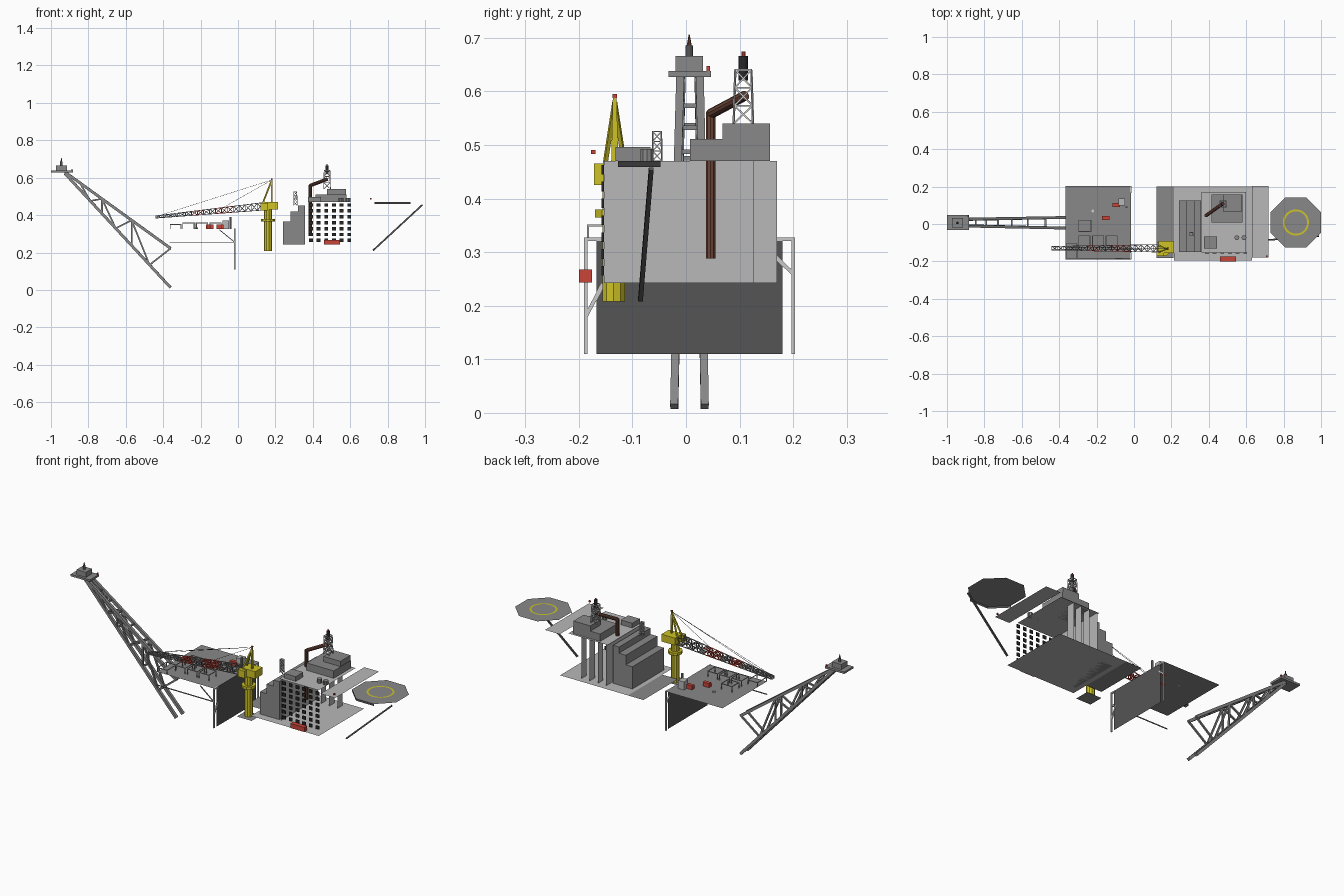
import bpy, bmesh, math
from mathutils import Vector, Matrix

if "Cube" in bpy.data.objects:
    bpy.data.objects.remove(bpy.data.objects["Cube"])

def mat(name, rgb):
    m = bpy.data.materials.new(name)
    m.diffuse_color = (*rgb, 1)
    m.use_nodes = True
    m.node_tree.nodes["Principled BSDF"].inputs["Base Color"].default_value = m.diffuse_color
    return m

GREY, DARK, LIGHT = mat("grey", (.25,)*3), mat("dark_grey", (.09,)*3), mat("light_grey", (.48,)*3)
YELLOW, RED, BROWN = mat("yellow", (.62, .55, .02)), mat("red", (.6, .06, .04)), mat("brown", (.15, .06, .04))
BLACK, WHITE = mat("black", (.02,)*3), mat("white", (.6,)*3)

def finish(name, bm, m):
    me = bpy.data.meshes.new(name)
    bm.to_mesh(me)
    bm.free()
    me.materials.append(m)
    bpy.context.collection.objects.link(bpy.data.objects.new(name, me))

def add_box(bm, x0, x1, y0, y1, z0, z1):
    T = Matrix.Translation(((x0+x1)/2, (y0+y1)/2, (z0+z1)/2))
    bmesh.ops.create_cube(bm, size=1, matrix=T @ Matrix.Diagonal((x1-x0, y1-y0, z1-z0, 1)))

def boxes(name, items, m):
    bm = bmesh.new()
    for b in items:
        add_box(bm, *b)
    finish(name, bm, m)

def add_beam(bm, a, b, r, n=4, r2=None):
    a, b = Vector(a), Vector(b)
    d = b - a
    M = Matrix.Translation((a+b)/2) @ d.to_track_quat('Z', 'Y').to_matrix().to_4x4() @ Matrix.Rotation(math.pi/n, 4, 'Z')
    bmesh.ops.create_cone(bm, cap_ends=True, segments=n, radius1=r, radius2=r if r2 is None else r2, depth=d.length, matrix=M)

def beams(name, items, r, m, n=4):
    bm = bmesh.new()
    for a, b in items:
        add_beam(bm, a, b, r, n)
    finish(name, bm, m)

def rod(name, a, b, r, m, n=12, r2=None):
    bm = bmesh.new()
    add_beam(bm, a, b, r, n, r2)
    finish(name, bm, m)

def sheet(name, pts, m):
    bm = bmesh.new()
    bm.faces.new([bm.verts.new(p) for p in pts])
    finish(name, bm, m)

def deck(name, x0, x1, y0, y1, z, m):
    sheet(name, [(x0, y0, z), (x1, y0, z), (x1, y1, z), (x0, y1, z)], m)

def wall(name, x, y0, y1, z0, z1, m):
    sheet(name, [(x, y0, z0), (x, y1, z0), (x, y1, z1), (x, y0, z1)], m)

def lerp(a, b, t):
    return tuple(Vector(a).lerp(Vector(b), t))

# flare boom: four chords with side zigzag and cross bars
chords, lace = [], []
T = [0, .2, .37, .52, .65, .76, .86]
side = {}
for s in (-1, 1):
    lo = ((-.36, .0065+s*.0285, .012), (-.925, .0075+s*.016, .622))
    up = ((-.36, .0065+s*.0285, .222), (-.925, .0075+s*.018, .63))
    chords += [lo, up]
    side[s] = (lo, up)
    for i in range(len(T)-1):
        a, b = (lo, up) if i % 2 else (up, lo)
        lace.append((lerp(*a, T[i]), lerp(*b, T[i+1])))
    for t in (.37, .65):
        lace.append((lerp(*lo, t), lerp(*up, t)))
for k in (0, 1):
    for t in T[1:]:
        lace.append((lerp(*side[-1][k], t), lerp(*side[1][k], t)))
beams("flare_boom_chords", chords, .0105, GREY)
beams("flare_boom_lacing", lace, .006, GREY)
boxes("flare_platform", [(-1, -.882, -.033, .047, .627, .638), (-.972, -.915, -.02, .032, .638, .666)], GREY)
rod("flare_burner", (-.944, .006, .666), (-.944, .006, .686), .007, DARK)
rod("flare_tip", (-.944, .006, .686), (-.944, .006, .706), .005, BROWN, 8, .001)
boxes("flare_lamp", [(-.89, -.884, .038, .045, .638, .647)], RED)

# process deck and its bulkhead
deck("process_deck", -.365, -.015, -.185, .203, .327, GREY)
wall("process_bulkhead", -.015, -.167, .18, .11, .327, DARK)
ends = []
for y, yi in ((-.187, -.155), (.2, .168)):
    ends += [((-.017, y, .11), (-.017, y, .327)), ((-.017, yi, .324), (-.017, y, .324)),
             ((-.017, y, .26 if y > 0 else .18), (-.017, yi, .29 if y > 0 else .24))]
beams("deck_posts", ends, .005, WHITE)
beams("deck_braces", [((-.365, -.187, .255), (-.017, -.187, .255)), ((-.1, -.187, .322), (-.02, -.187, .257))], .003, GREY)

# open storage frames, containers and small deck items
def frame(x0, x1, y0, y1, z0, z1):
    c = [(x0, y0), (x1, y0), (x1, y1), (x0, y1)]
    out = []
    for i in range(4):
        a, b = c[i], c[(i+1) % 4]
        out += [((*a, z0), (*a, z1)), ((*a, z1), (*b, z1))]
    return out

fr = frame(-.295, -.23, -.04, .02, .327, .358)
for x in (-.295, -.222, -.15):
    fr += frame(x, x+.06, -.125, -.062, .327, .358)
fr += frame(-.363, -.305, -.183, -.105, .327, .35)
beams("storage_frames", fr, .0025, LIGHT)
boxes("red_containers", [(-.115, -.075, .092, .112, .327, .349), (-.17, -.132, .022, .042, .327, .349)], RED)
boxes("deck_cabin", [(-.083, -.047, .1, .137, .327, .372)], LIGHT)
rod("deck_vent", (-.04, .09, .327), (-.04, .09, .39), .006, GREY, 8)
rod("deck_tank", (-.22, .07, .327), (-.22, .07, .335), .008, WHITE, 8)

# crane pedestal, cab and mast
deck("crane_base_plate", .12, .21, -.182, -.1, .208, GREY)
rod("crane_pedestal", (.16, -.135, .208), (.16, -.135, .43), .022, YELLOW, 10)
rod("crane_collar", (.16, -.135, .365), (.16, -.135, .38), .037, YELLOW, 10)
boxes("crane_cab", [(.13, .213, -.155, -.09, .43, .47), (.12, .16, -.172, -.15, .425, .465)], YELLOW)
beams("crane_mast", [((.18, y, .47), (.18, -.133, .59)) for y in (-.136, -.13)]
      + [((.135, y, .47), (.178, -.133, .58)) for y in (-.15, -.116)], .005, YELLOW)
boxes("crane_mast_lamp", [(.176, .184, -.137, -.129, .588, .595)], RED)

# tapering lattice jib, grey with red sections
def section(t):
    c = Vector((.135, -.13, .447)).lerp(Vector((-.44, -.13, .39)), t)
    h, w = .02-.014*t, .02-.01*t
    return [tuple(c+Vector((0, i*w, j*h))) for i, j in ((-1, -1), (1, -1), (1, 1), (-1, 1))]

N = 18
jib = {True: [], False: []}
for i in range(N):
    a, b = section(i/N), section((i+1)/N)
    tgt = jib[i in (5, 6, 7, 10, 11)]
    for k in range(4):
        n = (k+1) % 4
        tgt += [(a[k], b[k]), (b[k], b[n]), (a[k], b[n]) if i % 2 else (a[n], b[k])]
beams("crane_jib", jib[False], .0025, GREY)
beams("crane_jib_red_sections", jib[True], .0025, RED)
beams("crane_cables", [((.18, -.133, .588), (-.43, y, .395)) for y in (-.138, -.122)]
      + [((.18, -.133, .588), (-.08, -.13, .44))], .001, DARK, 3)

# accommodation block: floors, walls, roof
deck("lower_floor", .215, .63, -.195, .2, .242, LIGHT)
deck("link_floor", .12, .215, -.1, .2, .242, GREY)
wall("block_wall", .37, -.153, .17, .242, .47, LIGHT)
for i, x in enumerate((.42, .47, .52)):
    wall(f"partition_{i+1}", x, .125, .17, .242, .47, LIGHT)
deck("block_roof", .36, .6, -.153, .17, .47, LIGHT)
deck("roof_walkway", .63, .72, -.18, .203, .47, LIGHT)

# stepped annex from an extruded profile
bm = bmesh.new()
prof = [(.24, .242), (.358, .242), (.358, .452), (.322, .452), (.322, .418), (.28, .418), (.28, .365), (.24, .365)]
f = bm.faces.new([bm.verts.new((x, -.15, z)) for x, z in prof])
ext = bmesh.ops.extrude_face_region(bm, geom=[f])
bmesh.ops.translate(bm, vec=(0, .275, 0), verts=[v for v in ext["geom"] if isinstance(v, bmesh.types.BMVert)])
bmesh.ops.recalc_face_normals(bm, faces=bm.faces)
finish("stepped_annex", bm, GREY)

# window grid on the front
boxes("windows", [(x-.01, x+.01, -.158, -.153, z-.009, z+.009)
                  for x in [.39+.041*i for i in range(6)] for z in [.265+.0315*j for j in range(7)]], BLACK)

# rooftop plant rooms and vents
boxes("roof_plant", [(.415, .58, .007, .157, .47, .511), (.475, .578, .068, .157, .511, .54),
                     (.375, .445, -.132, -.066, .47, .496)], GREY)
for i, x in enumerate((.55, .588)):
    rod(f"roof_vent_{i+1}", (x, -.073, .47), (x, -.073, .492), .013, GREY, 10)
boxes("lifeboat", [(.46, .545, -.2, -.175, .243, .268)], RED)
boxes("walkway_lamp", [(.706, .714, -.177, -.169, .483, .491)], RED)

# lattice masts
def tower(name, x, y, z0, z1, w0, w1, n, r):
    out = []
    def ring(t):
        w, z = w0+(w1-w0)*t, z0+(z1-z0)*t
        return [(x+i*w, y+j*w, z) for i, j in ((-1, -1), (1, -1), (1, 1), (-1, 1))]
    for s in range(n):
        a, b = ring(s/n), ring((s+1)/n)
        for k in range(4):
            q = (k+1) % 4
            out += [(a[k], b[k]), (b[k], b[q]), (a[k], b[q]), (a[q], b[k])]
    beams(name, out, r, WHITE)

tower("exhaust_mast", .476, .107, .54, .64, .018, .015, 3, .0022)
tower("annex_mast", .307, -.054, .452, .525, .009, .008, 4, .0015)
rod("exhaust_stack", (.476, .107, .62), (.476, .107, .666), .009, BLACK)
rod("exhaust_lamp", (.476, .107, .666), (.476, .107, .674), .004, RED, 8)

# bent brown flue
beams("flue_pipe", [((.386, .046, .288), (.386, .046, .562)), ((.386, .046, .558), (.476, .11, .592))], .0095, BROWN, 10)

# octagonal helideck with a two-sided skirt, ring marking and strut
R = .1345/math.cos(math.pi/8)
octo = [(.8655+R*math.cos(math.pi*(i+.5)/4), .008+R*math.sin(math.pi*(i+.5)/4)) for i in range(8)]
sheet("helideck", [(*p, .47) for p in octo], GREY)
for i in (4, 5):
    a, b = octo[i], octo[i+1]
    sheet(f"helideck_skirt_{i-3}", [(*a, .459), (*b, .459), (*b, .47), (*a, .47)], DARK)
bm = bmesh.new()
rings = [[bm.verts.new((.8655+r*math.cos(t*math.pi/16), .008+r*math.sin(t*math.pi/16), .4712)) for t in range(32)] for r in (.06, .07)]
for t in range(32):
    u = (t+1) % 32
    bm.faces.new((rings[0][t], rings[1][t], rings[1][u], rings[0][u]))
finish("helideck_ring", bm, YELLOW)
rod("helideck_strut", (.722, -.085, .211), (.986, -.065, .455), .006, DARK, 4)
